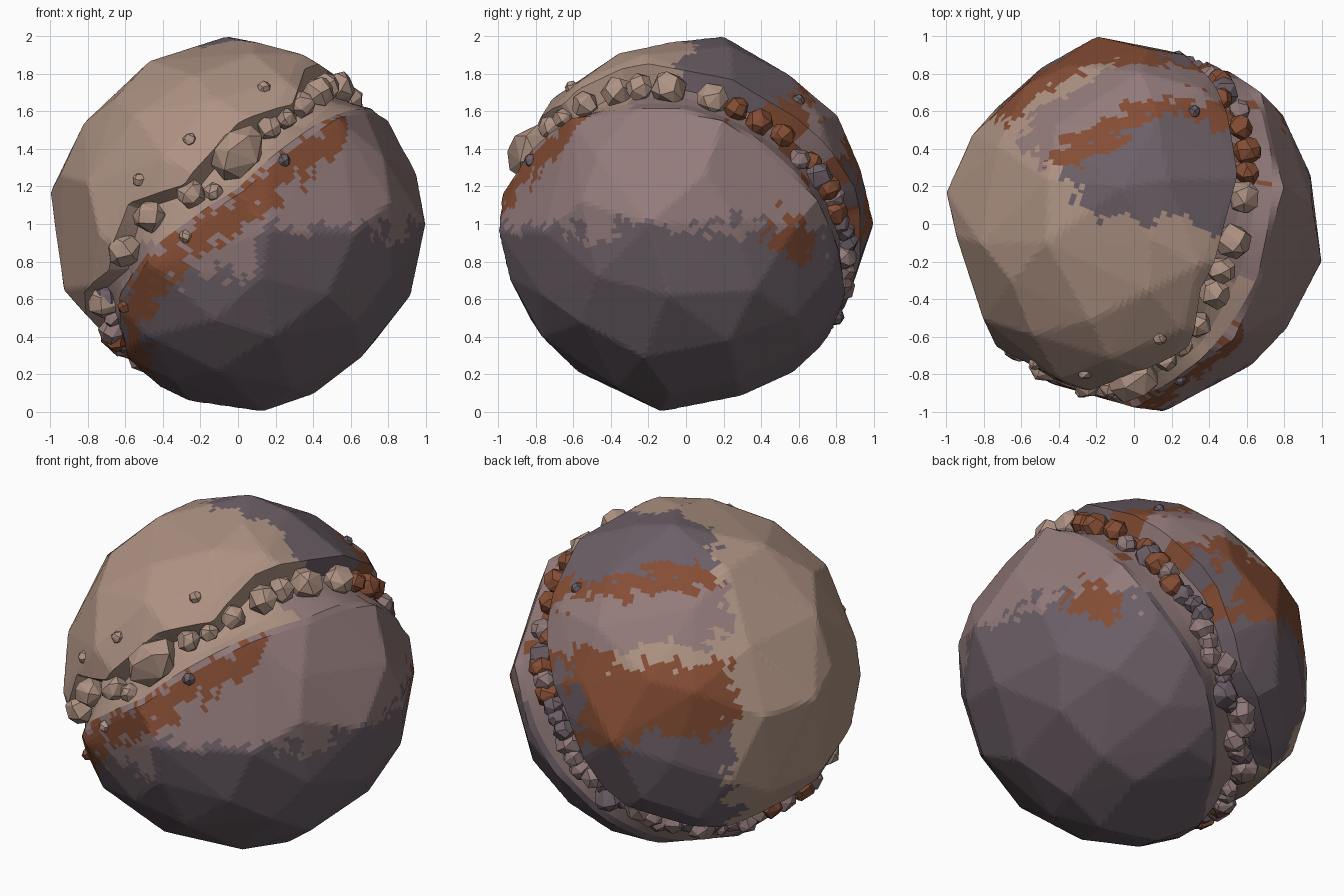
import bpy, bmesh, math, random
from mathutils import Vector, Matrix, noise

if "Cube" in bpy.data.objects:
    bpy.data.objects.remove(bpy.data.objects["Cube"])

random.seed(4)
CENTRE = Vector((0, 0, 1))
AXIS = Vector((-.76, .30, .57)).normalized()        # axis through the two halves
U = Vector((0, -.88, .38))
U = (U - AXIS * U.dot(AXIS)).normalized()
V = AXIS.cross(U)
TAU = 2 * math.pi


def material(name, rgb):
    m = bpy.data.materials.new(name)
    m.diffuse_color = (*rgb, 1)
    m.use_nodes = True
    m.node_tree.nodes["Principled BSDF"].inputs["Base Color"].default_value = m.diffuse_color
    return m


BEIGE, MAUVE, SLATE, RUST = range(4)
MATS = [material("beige_stone", (.42, .285, .225)), material("mauve_stone", (.29, .195, .195)),
        material("slate_stone", (.15, .115, .135)), material("rust_stone", (.235, .075, .035))]


def direction(theta, phi):
    return (U * math.cos(theta) + V * math.sin(theta)) * math.cos(phi) + AXIS * math.sin(phi)


def angles(p):
    d = p.normalized()
    return math.atan2(d.dot(V), d.dot(U)) % TAU, math.asin(d.dot(AXIS))


def edge_curve(points):
    """Latitude around the rock, interpolated between points on a groove edge."""
    k = sorted(angles(Vector(p)) for p in points)
    k = [(k[-1][0] - TAU, k[-1][1])] + k + [(k[0][0] + TAU, k[0][1])]

    def f(t):
        for (a, fa), (b, fb) in zip(k, k[1:]):
            if a <= t <= b:
                return fa + (fb - fa) * (t - a) / (b - a)
    return f


cap_edge = edge_curve([(-.62, -.78, .12), (-.3, -.92, .22), (0, -.82, .56), (.3, -.68, .66),
                       (.37, -.36, .86), (.5, 0, .85), (.56, .3, .76), (.43, .78, .42),
                       (.18, .96, .08), (-.05, .92, -.37), (-.56, .55, -.61),
                       (-.8, .05, -.58), (-.86, -.32, -.38), (-.7, -.63, -.25)])
low_edge = edge_curve([(0, -.97, .2), (.35, -.79, .5), (.7, -.3, .65), (.76, 0, .65),
                       (.78, .35, .52), (.72, .6, .3), (.46, .86, -.17), (.15, .86, -.49),
                       (-.31, .29, -.9), (-.52, -.04, -.83), (-.62, -.35, -.66),
                       (-.66, -.61, -.4), (-.5, -.85, -.15)])

# Faceted boulder hull: extreme corners plus jittered points on a sphere
pts = [Vector(p) for p in ((-.06, .2, 1), (.13, -.13, -1), (-1, .17, .17), (1, -.2, 0),
                           (.16, -1, -.04), (-.2, 1, 0), (-.47, -.1, .87), (-.82, -.1, .54),
                           (-.93, 0, -.35), (.95, .1, .27), (.92, -.1, -.38))]
N = 95
for i in range(N):
    z = 1 - (2 * i + 1) / N
    r = math.sqrt(1 - z * z)
    p = Vector((r * math.cos(i * 2.39996), r * math.sin(i * 2.39996), z))
    p += Vector([random.uniform(-.1, .1) for _ in range(3)])
    p = p.normalized() * random.uniform(.975, .995)
    if all((p - q).length > .24 for q in pts):
        pts.append(p)
hb = bmesh.new()
for p in pts:
    hb.verts.new(p)
bmesh.ops.convex_hull(hb, input=hb.verts)
hb.normal_update()
planes = []
for f in hb.faces:
    n, d = f.normal.copy(), f.normal.dot(f.calc_center_median())
    planes.append((n, d) if d > 0 else (-n, -d))
hb.free()


def hull_radius(d):
    return min(h / c for c, h in ((n.dot(d), h) for n, h in planes) if c > .3)


# Colour patches
def cap_colour(p):
    jag = .10 * noise.noise(p * 9) + .07 * noise.noise(p * 23)
    if p.x + p.y < -.15 + 2 * jag or (p.z > .3 and p.y < .03 - .12 * p.x + jag):
        return BEIGE
    up = p.x * .3 - p.y * .3 + p.z * .9 + jag
    q = -(p.x + p.y) * .707 + jag
    if up > .56:
        return SLATE
    if up > .45:
        return RUST if q < .1 else MAUVE
    if up > .16:
        return MAUVE
    if up > .06:
        return BEIGE if q > -.55 else RUST
    return RUST if up > -.36 and q > -.75 else SLATE


def low_colour(p, below):
    jag = .10 * noise.noise(p * 8) + .10 * noise.noise(p * 21)
    if p.y < -.2 and p.x < .58 and .03 < below + jag < .2 + 2 * jag and p.z > -.95:
        return RUST
    if p.x > .45 and (p - Vector((.73, .55, -.08))).length < .13 + jag:
        return RUST
    line = -.02 if p.x > .1 else -.25
    return MAUVE if p.z > line + 1.4 * jag else SLATE


def floor_colour(p):
    if p.y < -.3 and p.z > -.1:
        return BEIGE
    return RUST if p.y > .2 and p.z > .2 and noise.noise(p * 6) > .15 else MAUVE


# Main rock: rings follow the groove edges so that its rim stays crisp
COLS, CAP, LOW = 220, 46, 48
bm = bmesh.new()
rings = []
for j in range(COLS):
    t = TAU * j / COLS
    pc, pl = cap_edge(t), low_edge(t)
    col = []
    for i in range(1, CAP + 1):
        d = direction(t, math.pi / 2 + (pc - math.pi / 2) * i / CAP)
        col.append(d * hull_radius(d))
    # steep wall under the cap, then a floor that ramps up to the lower half
    foot, lip = pc - .045, pl - .04
    for f, r in ((0, .85), (.35, .86), (.7, .89), (1, .94)):
        d = direction(t, foot + (pl - foot) * f)
        col.append(d * min(r, hull_radius(d) - .005))
    for i in range(LOW):
        d = direction(t, lip + (-math.pi / 2 - lip) * i / LOW)
        col.append(d * hull_radius(d))
    rings.append([bm.verts.new(p + CENTRE) for p in col])
top = bm.verts.new(AXIS * hull_radius(AXIS) + CENTRE)
bottom = bm.verts.new(-AXIS * hull_radius(-AXIS) + CENTRE)
for j in range(COLS):
    a, b = rings[j], rings[(j + 1) % COLS]
    bm.faces.new((top, a[0], b[0]))
    bm.faces.new((bottom, b[-1], a[-1]))
    for i in range(len(a) - 1):
        bm.faces.new((a[i], a[i + 1], b[i + 1], b[i]))
bmesh.ops.recalc_face_normals(bm, faces=bm.faces)
for f in bm.faces:
    p = f.calc_center_median() - CENTRE
    t, phi = angles(p)
    if phi > cap_edge(t) - .05:
        f.material_index = cap_colour(p)
    elif phi > low_edge(t):
        f.material_index = floor_colour(p)
    else:
        f.material_index = low_colour(p, low_edge(t) - phi)
me = bpy.data.meshes.new("split_boulder")
bm.to_mesh(me)
bm.free()
for m in MATS:
    me.materials.append(m)
bpy.context.collection.objects.link(bpy.data.objects.new("split_boulder", me))


# Pebbles: small angular stones in the groove and on the surface
def pebble(name, p, r, colour, stretch=1.0):
    b = bmesh.new()
    for i in range(18):
        z = 1 - (2 * i + 1) / 18
        k = math.sqrt(1 - z * z)
        v = Vector((k * math.cos(i * 2.4), k * math.sin(i * 2.4), z))
        b.verts.new((v + Vector([random.uniform(-.2, .2) for _ in range(3)])).normalized() * r)
    bmesh.ops.convex_hull(b, input=b.verts)
    out = p.normalized()
    along = AXIS.cross(out).normalized()
    spin = Matrix.Rotation(random.uniform(0, TAU), 4, out)
    bmesh.ops.transform(b, matrix=spin, verts=b.verts)
    for v in b.verts:
        v.co += along * v.co.dot(along) * (stretch - 1)
    m = bpy.data.meshes.new(name)
    b.to_mesh(m)
    b.free()
    m.materials.append(MATS[colour])
    o = bpy.data.objects.new(name, m)
    o.location = p + CENTRE
    bpy.context.collection.objects.link(o)


# Front and right stones placed by eye: x, y, height above centre, size
for x, y, z, r in [(-.47, -.76, .04, .09), (-.61, -.65, -.14, .095), (-.73, -.34, -.43, .085),
                   (-.25, -.85, .16, .08), (-.13, -.87, .17, .055), (.17, -.73, .52, .07),
                   (.26, -.66, .57, .06), (.35, -.55, .65, .075), (.44, -.38, .72, .09),
                   (.47, -.25, .73, .08), (.53, -.09, .72, .10), (.57, .14, .65, .09),
                   (.58, .26, .59, .07), (.59, .38, .53, .08), (.55, .5, .46, .07)]:
    pebble("groove_pebble", Vector((x, y, z)).normalized() * .90, r, RUST if y > .2 else BEIGE)
pebble("large_groove_pebble", Vector((0, -.83, .38)), .125, BEIGE, 1.4)

# Remaining stones fill the back and underside of the groove
t0, t1 = angles(Vector((.52, .58, .39)))[0], angles(Vector((-.73, -.42, -.46)))[0]
span = (t1 - t0) % TAU
for i in range(34):
    t = (t0 + span * (i + .5) / 34) % TAU
    mid = cap_edge(t) * .52 + low_edge(t) * .48
    p = direction(t, mid + random.uniform(-.05, .06)) * random.uniform(.87, .91)
    pebble("groove_pebble", p, random.uniform(.055, .09),
           RUST if i < 7 and i % 2 or i in (27, 30) else random.choice((MAUVE, MAUVE, SLATE)))

# Loose chips resting on the outside
for x, y, z, c in [(.14, -.62, .74, BEIGE), (-.27, -.83, .47, BEIGE), (-.54, -.76, .24, BEIGE),
                   (-.29, -.93, -.07, BEIGE), (.26, -.88, .36, SLATE), (-.62, -.6, -.45, RUST),
                   (.33, .62, .68, SLATE)]:
    d = Vector((x, y, z)).normalized()
    pebble("loose_chip", d * (hull_radius(d) - .005), .038, c)
